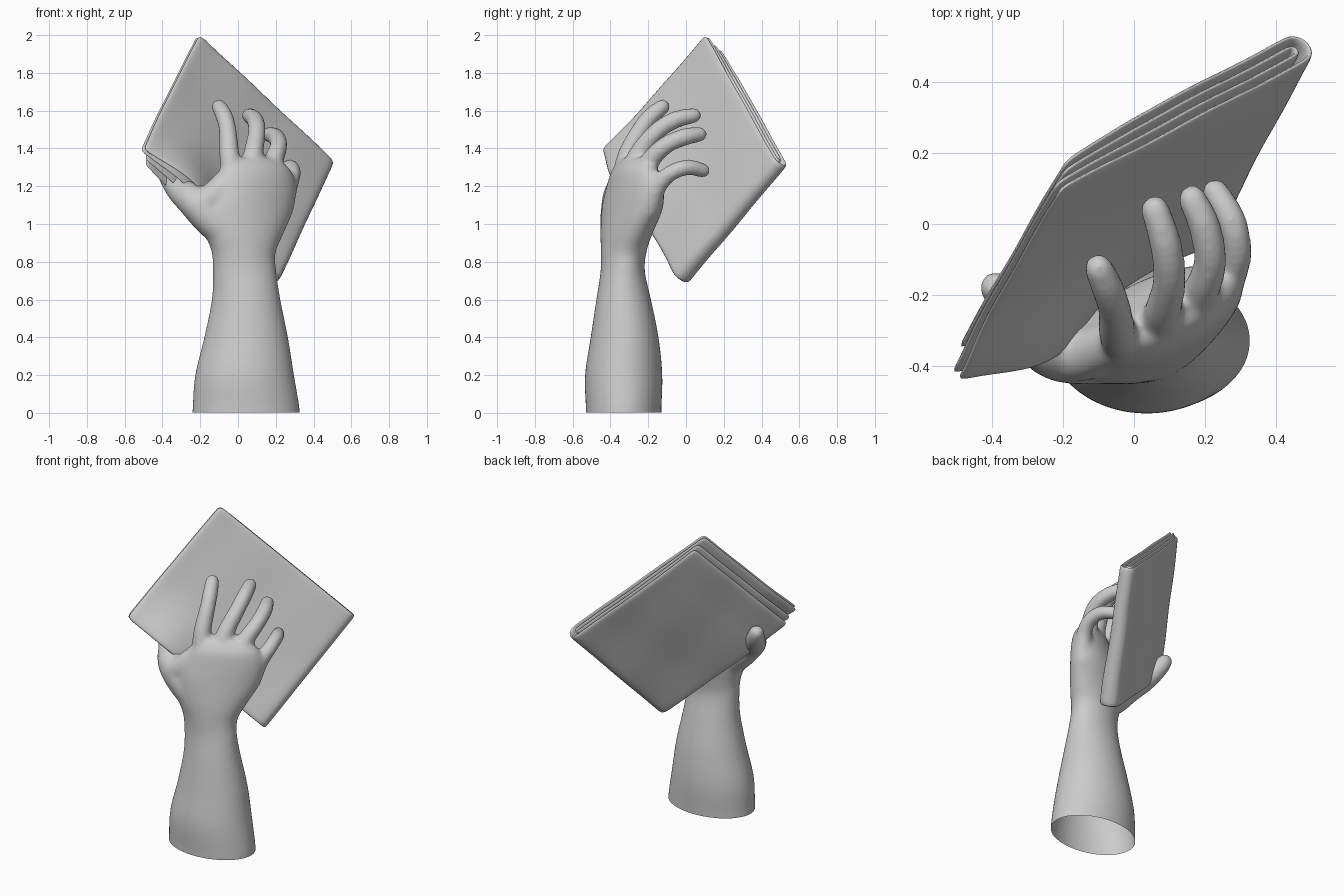
import bpy, bmesh, math
from mathutils import Vector, Matrix

if "Cube" in bpy.data.objects:
    bpy.data.objects.remove(bpy.data.objects["Cube"])


def catmull(points, steps):
    # smooth interpolation through tuples of any length
    pts = [points[0]] + list(points) + [points[-1]]
    out = []
    for i in range(1, len(pts) - 2):
        for k in range(steps):
            t = k / steps
            out.append([0.5 * (2 * b + (c - a) * t + (2 * a - 5 * b + 4 * c - d) * t * t
                               + (3 * b - a - 3 * c + d) * t ** 3)
                        for a, b, c, d in zip(*pts[i - 1:i + 3])])
    return out + [list(points[-1])]


def make_object(name, bm):
    bmesh.ops.recalc_face_normals(bm, faces=bm.faces)
    me = bpy.data.meshes.new(name)
    bm.to_mesh(me)
    bm.free()
    for p in me.polygons:
        p.use_smooth = True
    ob = bpy.data.objects.new(name, me)
    bpy.context.collection.objects.link(ob)
    return ob


def loft(bm, sections, n=40):
    # horizontal ellipses: z, centre x, centre y, half width, half depth, yaw
    rings = []
    for z, cx, cy, rx, ry, yaw in catmull(sections, 5):
        c, s = math.cos(math.radians(yaw)), math.sin(math.radians(yaw))
        ring = []
        for i in range(n):
            a = 2 * math.pi * i / n
            x, y = rx * math.cos(a), ry * math.sin(a)
            ring.append(bm.verts.new((cx + x * c - y * s, cy + x * s + y * c, z)))
        rings.append(ring)
    for r, q in zip(rings, rings[1:]):
        for i in range(n):
            j = (i + 1) % n
            bm.faces.new((r[i], r[j], q[j], q[i]))
    bm.faces.new(rings[0][::-1])
    bm.faces.new(rings[-1])


def limb(bm, points):
    # tapering chain of overlapping balls: x, y, z, radius
    for x, y, z, r in catmull(points, 9):
        bmesh.ops.create_icosphere(bm, subdivisions=3, radius=r,
                                   matrix=Matrix.Translation((x, y, z)))


# forearm, wrist and palm
bm = bmesh.new()
loft(bm, [(-.08, .043, -.33, .287, .2, 0), (.02, .043, -.33, .284, .2, 0),
          (.2, .035, -.33, .262, .205, 0), (.4, .043, -.325, .222, .18, 0),
          (.6, .043, -.33, .182, .145, 0), (.75, .035, -.335, .168, .117, 5),
          (.85, .03, -.33, .172, .118, 12), (.95, .035, -.315, .215, .125, 20),
          (1.08, .055, -.285, .26, .128, 26), (1.2, .085, -.27, .245, .11, 28),
          (1.29, .095, -.27, .2, .085, 28), (1.35, .08, -.265, .13, .05, 28)])
# fingers, thumb and the web between thumb and index
for digit in (
    [(-.03, -.335, 1.22, .062), (-.045, -.31, 1.36, .055), (-.055, -.24, 1.5, .048),
     (-.075, -.18, 1.575, .047), (-.1, -.125, 1.62, .042)],
    [(.075, -.3, 1.22, .062), (.08, -.255, 1.36, .055), (.1, -.16, 1.485, .048),
     (.09, -.06, 1.55, .047), (.06, .04, 1.575, .042)],
    [(.16, -.25, 1.18, .062), (.185, -.2, 1.32, .054), (.215, -.11, 1.415, .048),
     (.2, -.01, 1.46, .047), (.165, .07, 1.475, .042)],
    [(.23, -.2, 1.08, .062), (.268, -.15, 1.2, .05), (.29, -.08, 1.27, .044),
     (.275, .01, 1.3, .043), (.23, .09, 1.283, .04)],
    [(0, -.35, .9, .095), (-.14, -.355, 1.03, .1), (-.235, -.345, 1.12, .088),
     (-.31, -.27, 1.18, .07), (-.365, -.205, 1.25, .056), (-.39, -.18, 1.295, .047)],
    [(-.2, -.365, 1.09, .085), (-.13, -.365, 1.15, .075), (-.05, -.335, 1.24, .065)],
):
    limb(bm, digit)
rough = make_object("hand_rough", bm)

# fuse the pieces into one smooth skin, then open it at the cuff
rem = rough.modifiers.new("fuse", 'REMESH')
rem.mode = 'VOXEL'
rem.voxel_size = 0.011
sm = rough.modifiers.new("soften", 'SMOOTH')
sm.factor, sm.iterations = 0.5, 18
deps = bpy.context.evaluated_depsgraph_get()
bm = bmesh.new()
bm.from_mesh(rough.evaluated_get(deps).to_mesh())
bpy.data.objects.remove(rough)
bmesh.ops.bisect_plane(bm, geom=bm.verts[:] + bm.edges[:] + bm.faces[:],
                       plane_co=(0, 0, 0.003), plane_no=(0, 0, 1), clear_inner=True)
make_object("hand_and_forearm", bm)

# folded cloth: corners of the front sheet and the direction of its thickness
LEFT, TOP = Vector((-.515, -.43, 1.39)), Vector((-.205, .105, 2.005))
RIGHT, BOTTOM = Vector((.505, .47, 1.345)), Vector((.205, -.05, .72))
NORMAL = (TOP - LEFT).cross(RIGHT - TOP).normalized()


def folded_sheet(name, s_front, s_back, fold, w0, w1):
    # C-shaped section: front leaf, round fold, back leaf
    mid, r = (w0 + w1) / 2, (w1 - w0) / 2
    N, A = 18, 6
    prof = [(s_front + (fold - r - s_front) * i / N, w0) for i in range(N)]
    prof += [(fold - r + r * math.sin(math.pi * k / A),
              mid - r * math.cos(math.pi * k / A)) for k in range(A + 1)]
    prof += [(fold - r + (s_back - fold + r) * i / N, w1) for i in range(1, N + 1)]
    bm = bmesh.new()
    rows = []
    for j in range(19):
        t = j / 18
        row = []
        for s, w in prof:
            depth = w / 0.09
            # layers pinch at the open left edge; the front leaves swell into the palm
            pinch = 1 - 0.35 * max(0, 1 - s / 0.35)
            swell = (0.1 * math.exp(-((s - .3) / .24) ** 2 - (t / .25) ** 2)
                     + 0.02 * math.exp(-((s - 1) / .15) ** 2 - (t / .5) ** 2))
            crease = 0.004 * math.sin(9 * s + 5 * t) * math.sin(7 * t - 5 * s)
            w = w * pinch + crease - swell * (1 - depth)
            p = (LEFT.lerp(BOTTOM, s)).lerp(TOP.lerp(RIGHT, s), t)
            row.append(bm.verts.new(p + NORMAL * w))
        rows.append(row)
    for a, b in zip(rows, rows[1:]):
        for i in range(len(a) - 1):
            bm.faces.new((a[i], a[i + 1], b[i + 1], b[i]))
    ob = make_object(name, bm)
    so = ob.modifiers.new("thickness", 'SOLIDIFY')
    so.thickness, so.offset = 0.016, 0
    su = ob.modifiers.new("round", 'SUBSURF')
    su.levels = su.render_levels = 1


folded_sheet("cloth_outer_fold", 0, .08, 1.025, .002, .088)
folded_sheet("cloth_inner_fold", .0, .05, .98, .031, .06)
